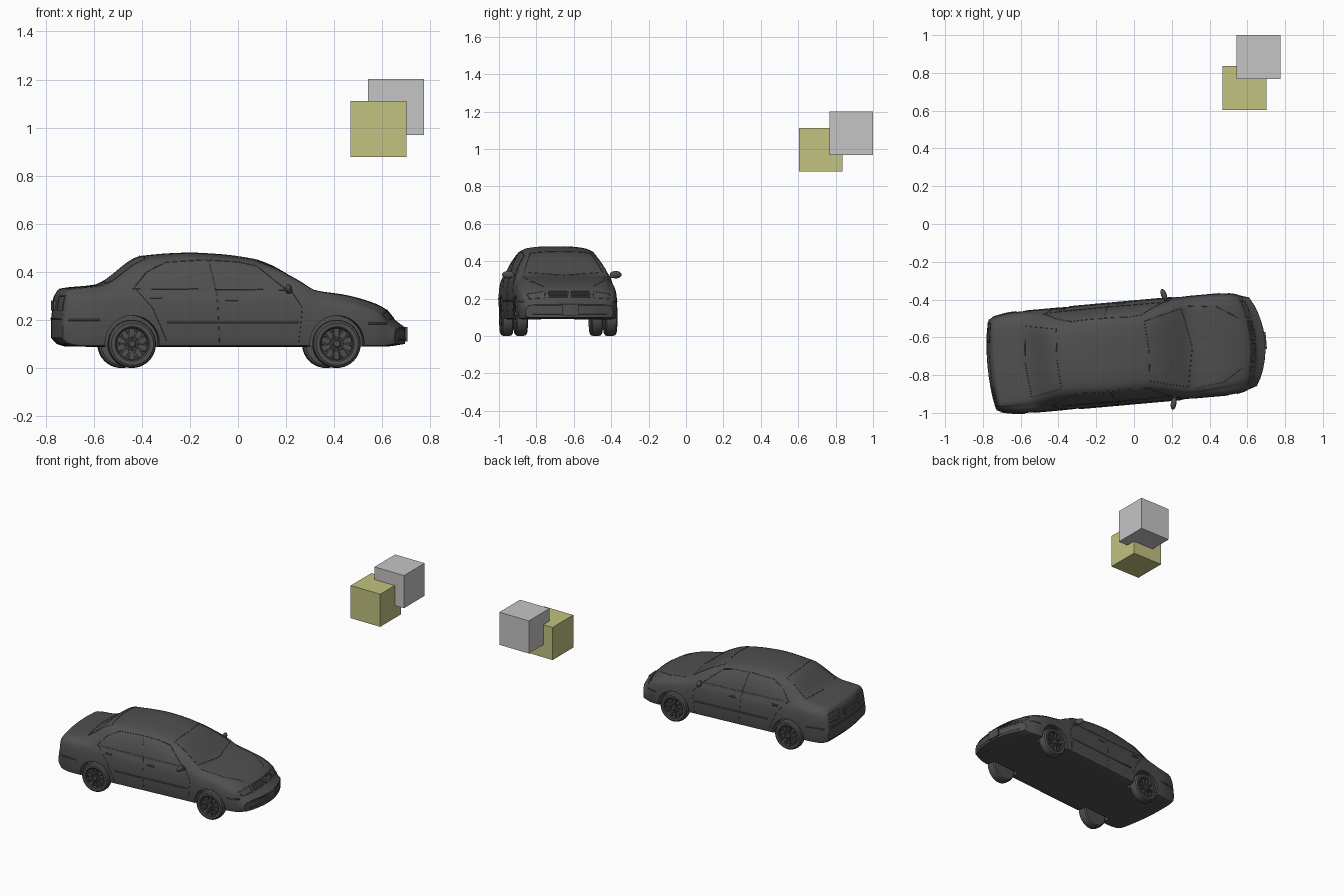
import bpy, bmesh, math
from math import sin, cos, pi
from mathutils import Vector, Matrix
from mathutils.bvhtree import BVHTree

if "Cube" in bpy.data.objects:
    bpy.data.objects.remove(bpy.data.objects["Cube"])


def material(name, rgb):
    m = bpy.data.materials.new(name)
    m.use_nodes = True
    m.diffuse_color = (*rgb, 1)
    m.node_tree.nodes["Principled BSDF"].inputs["Base Color"].default_value = (*rgb, 1)
    return m


DARK = material("dark grey", (.08, .08, .08))
GREY = material("light grey", (.56, .56, .56))
OLIVE = material("olive", (.54, .54, .22))
car = []


def link(name, data, mat, in_car=True):
    ob = bpy.data.objects.new(name, data)
    bpy.context.scene.collection.objects.link(ob)
    data.materials.append(mat)
    if in_car:
        car.append(ob)
    return ob


def mesh_object(name, bm, mat, in_car=True):
    bmesh.ops.recalc_face_normals(bm, faces=bm.faces)
    me = bpy.data.meshes.new(name)
    bm.to_mesh(me)
    bm.free()
    return link(name, me, mat, in_car)


def smooth(ob, angle=35):
    bpy.ops.object.select_all(action='DESELECT')
    ob.select_set(True)
    bpy.context.view_layer.objects.active = ob
    bpy.ops.object.shade_smooth_by_angle(angle=math.radians(angle))


def box(bm, centre, size, turn=Matrix()):
    mat = turn @ Matrix.Translation(centre) @ Matrix.Diagonal((*size, 1))
    bmesh.ops.create_cube(bm, size=1, matrix=mat)


def lathe(bm, profile, steps=40):
    """Spin (radius, y) points about the y axis."""
    rings = [[bm.verts.new((r * cos(2 * pi * k / steps), y, r * sin(2 * pi * k / steps)))
              for k in range(steps)] for r, y in profile]
    for a, b in zip(rings, rings[1:]):
        for k in range(steps):
            j = (k + 1) % steps
            bm.faces.new((a[k], a[j], b[j], b[k]))
    bm.faces.new(rings[0])
    bm.faces.new(rings[-1])


def curve_at(keys, x):
    """Smooth interpolation through keys without overshoot."""
    d = [(q[1] - p[1]) / (q[0] - p[0]) for p, q in zip(keys, keys[1:])]

    def slope(i):
        if i == 0 or i == len(d):
            return d[min(i, len(d) - 1)]
        a, b = d[i - 1], d[i]
        return 0 if a * b <= 0 else 2 * a * b / (a + b)
    i = max(k for k in range(len(d)) if k == 0 or keys[k][0] <= x)
    (x0, y0), (x1, y1) = keys[i], keys[i + 1]
    h = x1 - x0
    t = (x - x0) / h
    return (y0 * (1 + 2 * t) * (1 - t) ** 2 + slope(i) * h * t * (1 - t) ** 2
            + y1 * t * t * (3 - 2 * t) + slope(i + 1) * h * t * t * (t - 1))


# Body outlines along the car's length
END = .735
TOP = [(-END, .21), (-.722, .3), (-.7, .33), (-.55, .348), (-.36, .467), (-.16, .48),
       (-.05, .475), (.09, .457), (.16, .435), (.257, .38), (.35, .325), (.485, .304),
       (.6, .272), (.655, .245), (.695, .2), (END, .17)]
WIDTH = [(-END, .24), (-.7, .253), (-.58, .268), (0, .27), (.5, .27), (.62, .262), (END, .235)]
EDGE = [(-END, .21), (-.55, .2), (-.36, .175), (-.1, .187), (.1, .182), (.33, .22),
        (.5, .205), (END, .18)]
BOTTOM = [(-END, .125), (-.71, .1), (-.66, .09), (.66, .09), (END, .1)]


def section(x):
    t, w, r, z0 = (curve_at(k, x) for k in (TOP, WIDTH, EDGE, BOTTOM))
    b = min(.315, z0 + (t - z0) * .85)
    h, c = b - z0, t - b
    bulge = .012 * min(1, c / .16)
    pts = [(0, z0), (.5 * w, z0), (.92 * w, z0), (.98 * w, z0 + .1 * h), (w, z0 + .35 * h),
           (w, z0 + .62 * h), (.98 * w, z0 + .85 * h), (.94 * w, b),
           ((.94 * w + r) / 2 + bulge, b + .45 * c), (r, b + .86 * c), (.55 * r, b + .98 * c), (0, t)]
    p = [Vector(q) for q in pts]
    out = []
    for i in range(len(p) - 1):
        a, d = p[max(i - 1, 0)], p[min(i + 2, len(p) - 1)]
        for s in (0, 1 / 3, 2 / 3):
            m0, m1 = (p[i + 1] - a) / 2, (d - p[i]) / 2
            out.append(p[i] * (1 + 2 * s) * (1 - s) ** 2 + m0 * s * (1 - s) ** 2
                       + p[i + 1] * s * s * (3 - 2 * s) + m1 * s * s * (s - 1))
    out.append(p[-1])
    return out


def bowed(x, y):
    f = min(1, max(0, (abs(x) - .3) / (END - .3)))
    amount = .07 if x > 0 else .025
    return x - math.copysign(amount * f * f * (y / .25) ** 2, x)


# Body shell
bm = bmesh.new()
rings = []
for k in range(91):
    x = END * sin(pi / 2 * (k / 45 - 1))
    half = section(x)
    full = half + [Vector((-p.x, p.y)) for p in half[-2:0:-1]]
    rings.append([bm.verts.new((bowed(x, p.x), p.x, p.y)) for p in full])
n, m = len(full), len(half)
for a, b in zip(rings, rings[1:]):
    for i in range(n):
        j = (i + 1) % n
        bm.faces.new((a[i], a[j], b[j], b[i]))
for ring in (rings[0], rings[-1]):
    for i in range((m - 1) // 2):
        for s in (1, -1):
            ids = [s * i, s * (i + 1), s * (m - 2 - i), s * (m - 1 - i)]
            bm.faces.new(list(dict.fromkeys(ring[q % n] for q in ids)))
bmesh.ops.recalc_face_normals(bm, faces=bm.faces)
tree = BVHTree.FromBMesh(bm)
body = mesh_object("body", bm, DARK)

# Wheel arches cut from the body
AXLES = {"front": .43, "rear": -.425}
bm = bmesh.new()
for x in AXLES.values():
    for s in (1, -1):
        turn = Matrix.Translation((x, s * .29, .105)) @ Matrix.Rotation(pi / 2, 4, 'X')
        bmesh.ops.create_cone(bm, cap_ends=True, segments=48, radius1=.113, radius2=.113,
                              depth=.2, matrix=turn)
cutter = mesh_object("arch_cutter", bm, DARK)
cutter.hide_render = True
mod = body.modifiers.new("arches", 'BOOLEAN')
mod.operation, mod.object, mod.solver = 'DIFFERENCE', cutter, 'EXACT'
bpy.context.view_layer.update()
cut = bpy.data.meshes.new_from_object(body.evaluated_get(bpy.context.evaluated_depsgraph_get()))
body.modifiers.clear()
body.data = cut
car.remove(cutter)
bpy.data.objects.remove(cutter)
smooth(body)

# Wheels: tyre, dish, hub and crossed spokes
TYRE = [(.01, -.032), (.088, -.032), (.097, -.025), (.1, -.012), (.1, .012), (.097, .025),
        (.088, .032), (.072, .031), (.067, .027), (.064, .006), (.01, .006)]
for place, x in AXLES.items():
    for side, s in (("left", 1), ("right", -1)):
        bm = bmesh.new()
        lathe(bm, TYRE)
        lathe(bm, [(.016, .006), (.016, .024), (.012, .028), (.002, .028)], 20)
        for k in range(20):
            lean = Matrix.Rotation((k % 2 - .5) * .6, 4, 'Y')
            turn = Matrix.Rotation(2 * pi * (k // 2) / 10, 4, 'Y')
            turn = turn @ Matrix.Translation((.04, .018, 0)) @ lean
            box(bm, (0, 0, 0), (.056, .012, .005), turn)
        bmesh.ops.transform(bm, verts=bm.verts,
                            matrix=Matrix.Translation((x, s * .24, .1)) @ Matrix.Diagonal((1, s, 1, 1)))
        smooth(mesh_object(f"{place}_{side}_wheel", bm, DARK))


def trim(name, lines, look, radius=.002):
    """Thin bead laid on the shell along 2D lines, seen along direction look."""
    look = Vector(look)
    cu = bpy.data.curves.new(name, 'CURVE')
    cu.dimensions, cu.bevel_depth, cu.bevel_resolution = '3D', radius, 1
    for line in lines:
        pts = []
        for a, b in zip(line, line[1:]):
            for k in range(9):
                u, v = Vector(a).lerp(Vector(b), k / 8)
                if look.y:
                    at = Vector((u, 0, v))
                elif look.z:
                    at = Vector((u, v, 0))
                else:
                    at = Vector((0, u, v))
                hit = tree.ray_cast(at - look * 2, look)[0]
                if hit and (k or not pts):
                    pts.append(hit)
        sp = cu.splines.new('POLY')
        sp.points.add(len(pts) - 1)
        for p, q in zip(sp.points, pts):
            p.co = (*q, 1)
    link(name, cu, DARK)


def rect(u0, u1, v0, v1):
    return [(u0, v0), (u1, v0), (u1, v1), (u0, v1), (u0, v0)]


# Door seams, window frames, rub strips, handles and mirrors on both sides
for side, s in (("left", 1), ("right", -1)):
    look = (0, -s, 0)
    trim(side + "_window_frame", [[(.22, .325), (.1, .425), (.02, .442), (-.12, .45), (-.28, .44),
                                   (-.36, .4), (-.42, .33), (.22, .325)]], look)
    trim(side + "_door_seams", [[(-.1, .45), (-.07, .3), (-.06, .1)], [(.27, .1), (.285, .25), (.24, .32)],
                                [(-.41, .33), (-.34, .25), (-.28, .11)]], look, .0015)
    trim(side + "_rub_strip", [[(-.28, .188), (.27, .188)], [(-.69, .2), (-.56, .2)],
                               [(.56, .185), (.64, .185)]], look, .004)
    trim(side + "_door_handles", [[(-.35, .294), (-.3, .294)], [(-.035, .284), (.015, .284)]], look, .006)
    trim(side + "_headlamp", [[(s * .13, .205), (s * .215, .2), (s * .225, .225),
                               (s * .13, .24), (s * .13, .205)]], (-1, 0, 0))
    trim(side + "_tail_lamp", [rect(s * .12, s * .22, .24, .3)], (1, 0, 0))
    bm = bmesh.new()
    shape = Matrix.Translation((.225, s * .288, .328)) @ Matrix.Rotation(s * .25, 4, 'Z')
    bmesh.ops.create_uvsphere(bm, u_segments=16, v_segments=10, radius=1,
                              matrix=shape @ Matrix.Diagonal((.015, .034, .02, 1)))
    box(bm, (.235, s * .25, .316), (.018, .04, .012))
    smooth(mesh_object(side + "_mirror", bm, DARK))

# Glass, bonnet and boot outlines
DOWN = (0, 0, -1)
trim("windscreen_frame", [[(.11, -.16), (.12, 0), (.11, .16), (.31, .21), (.35, 0), (.31, -.21), (.11, -.16)]], DOWN)
trim("rear_window_frame", [[(-.36, -.16), (-.37, 0), (-.36, .16), (-.52, .19), (-.54, 0), (-.52, -.19), (-.36, -.16)]], DOWN)
trim("bonnet_seams", [[(.34, s * .22), (.5, s * .2), (.61, s * .13)] for s in (1, -1)], DOWN, .0015)

# Grille, air intake and bumper lines
FRONT, BACK = (-1, 0, 0), (1, 0, 0)
trim("grille", [rect(s * .008, s * .11, .208, .24) for s in (1, -1)], FRONT, .003)
trim("grille_slats", [[(s * .012, z), (s * .105, z)] for s in (1, -1) for z in (.216, .224, .232)], FRONT, .0015)
trim("front_bumper_lines", [[(-.22, .162), (.22, .162)], [(-.2, .118), (.2, .118)]], FRONT, .003)
trim("rear_bumper_line", [[(-.23, .205), (.23, .205)]], BACK, .004)
for name, x, z, size in (("front_plate", .738, .14, (.01, .09, .06)), ("rear_plate", -.731, .26, (.01, .13, .04))):
    bm = bmesh.new()
    box(bm, (x, 0, z), size)
    mesh_object(name, bm, DARK)

# Place the finished car, turned a little
for ob in car:
    ob.matrix_world = Matrix.Translation((-.04, -.683, 0)) @ Matrix.Rotation(math.radians(5.1), 4, 'Z')

# Two floating blocks
for name, centre, mat in (("olive_block", (.585, .72, .995), OLIVE), ("grey_block", (.658, .884, 1.085), GREY)):
    bm = bmesh.new()
    box(bm, centre, (.233, .233, .233))
    mesh_object(name, bm, mat, False)
